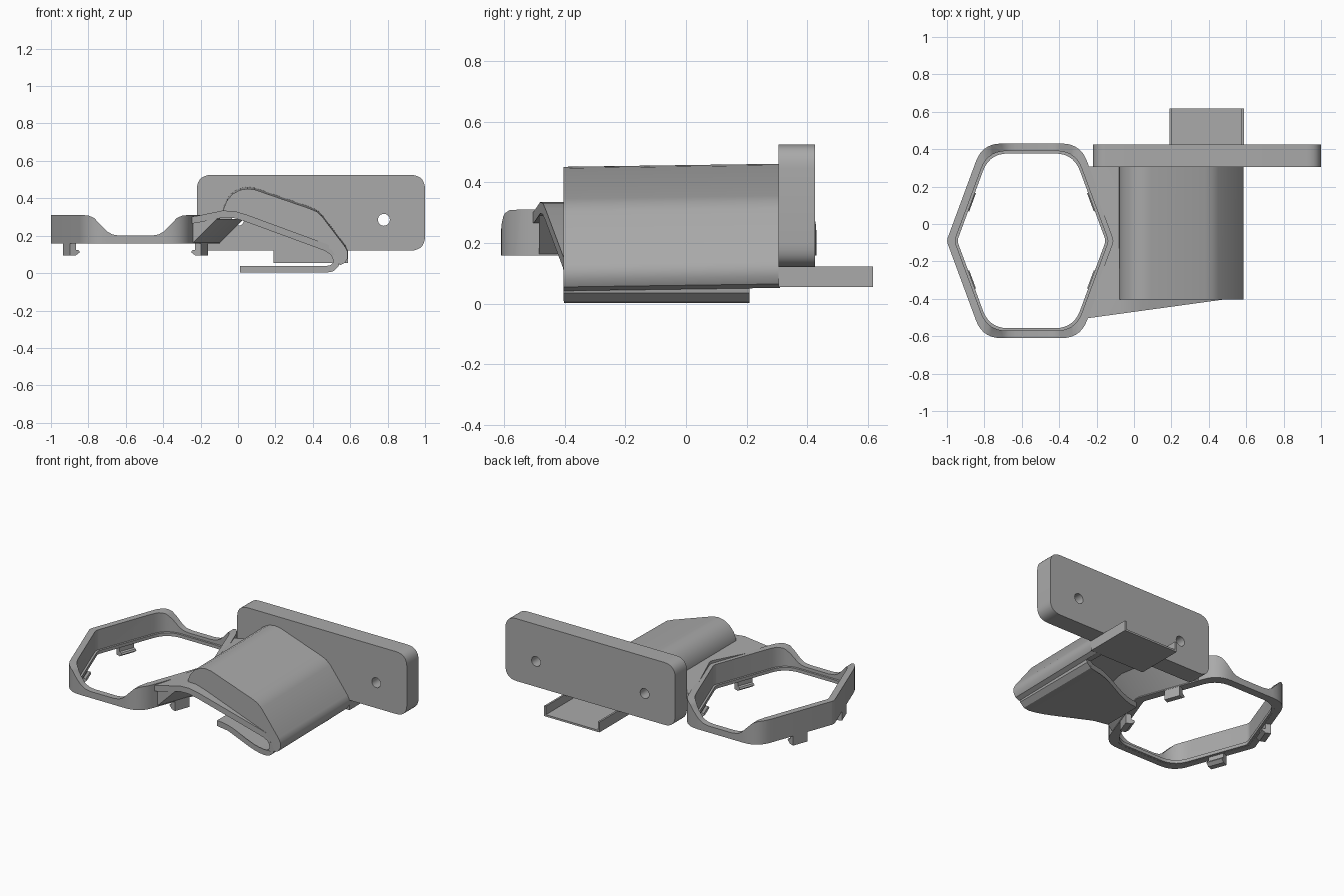
import bpy, bmesh, math
from mathutils import Vector

cube = bpy.data.objects.get("Cube")
if cube:
    bpy.data.objects.remove(cube, do_unlink=True)

grey = bpy.data.materials.new("plain grey")
grey.use_nodes = True
COLOUR = (0.4, 0.4, 0.4, 1)
grey.diffuse_color = COLOUR
grey.node_tree.nodes["Principled BSDF"].inputs["Base Color"].default_value = COLOUR


def finish(name, bm):
    bmesh.ops.recalc_face_normals(bm, faces=bm.faces)
    mesh = bpy.data.meshes.new(name)
    bm.to_mesh(mesh)
    bm.free()
    mesh.materials.append(grey)
    obj = bpy.data.objects.new(name, mesh)
    bpy.context.collection.objects.link(obj)
    return obj


def prism(name, pts, lo, hi, axis="y", shift=0):
    """Extrude a 2D outline along y or z. lo and hi may be functions of x.
    shift moves the far end: upwards for axis y, along x for axis z."""
    bm = bmesh.new()
    rings = []
    for end, s in ((lo, 0), (hi, shift)):
        ring = []
        for a, b in pts:
            d = end(a) if callable(end) else end
            ring.append(bm.verts.new((a, d, b + s) if axis == "y" else (a + s, b, d)))
        bm.faces.new(ring)
        rings.append(ring)
    n = len(pts)
    for i in range(n):
        j = (i + 1) % n
        bm.faces.new((rings[0][i], rings[0][j], rings[1][j], rings[1][i]))
    return finish(name, bm)


def rounded(pts, radii, steps=7):
    """Round the corners of a closed outline with tangent curves."""
    out = []
    for i, p in enumerate(pts):
        p, r = Vector(p), radii[i]
        a = p + (Vector(pts[i - 1]) - p).normalized() * r
        b = p + (Vector(pts[(i + 1) % len(pts)]) - p).normalized() * r
        for k in range(steps + 1):
            t = k / steps
            out.append(a * (1 - t) ** 2 + p * 2 * t * (1 - t) + b * t * t)
    return out


def ribbon(path, width):
    """Outline of a strip that follows an open path."""
    left, right = [], []
    for i, p in enumerate(path):
        a, b = path[max(i - 1, 0)], path[min(i + 1, len(path) - 1)]
        d = (Vector(b) - Vector(a)).normalized()
        n = Vector((-d.y, d.x)) * width / 2
        left.append(Vector(p) + n)
        right.append(Vector(p) - n)
    return left + right[::-1]


def cut(obj, cutter):
    mod = obj.modifiers.new("cut", "BOOLEAN")
    mod.operation = "DIFFERENCE"
    mod.solver = "EXACT"
    mod.object = cutter
    bpy.context.view_layer.objects.active = obj
    bpy.ops.object.modifier_apply(modifier=mod.name)


def drop(cutter):
    bpy.data.objects.remove(cutter, do_unlink=True)


def box(name, x, y, z):
    return prism(name, [(x[0], z[0]), (x[1], z[0]), (x[1], z[1]), (x[0], z[1])], *y)


# Hexagonal ring
CX, CY = -0.548, -0.09
HALF_W, HALF_FLAT, HALF_H = 0.454, 0.262, 0.52
SLOPE = (HALF_W - HALF_FLAT) / HALF_H


def hexagon(inset):
    w, f, h = HALF_W - inset * 1.07, HALF_FLAT - inset * 0.7, HALF_H - inset
    pts = [(w, 0), (f, h), (-f, h), (-w, 0), (-f, -h), (f, -h)]
    pts = [(CX + x, CY + y) for x, y in pts]
    return rounded(pts, [0.02, 0.1, 0.1] * 2)


def hex_ring(name, inner, lo, hi, outer=0):
    ring = prism(name, hexagon(outer), lo, hi, "z")
    hole = prism("ring_hole", hexagon(inner), lo - 0.1, hi + 0.1, "z")
    cut(ring, hole)
    drop(hole)
    return ring


ring = hex_ring("hex_ring", 0.04, 0.158, 0.31)
dip = [(-0.86, 0.5), (-0.86, 0.312), (-0.8, 0.308), (-0.77, 0.295), (-0.7, 0.223),
       (-0.67, 0.206), (-0.63, 0.2)]
dip += [(2 * CX - x, z) for x, z in reversed(dip)]
dip_cutter = prism("dip_cutter", dip, -1, 1)
cut(ring, dip_cutter)
drop(dip_cutter)
hex_ring("ring_inner_lip", 0.053, 0.159, 0.18, 0.02)

# Snap tabs under the four slanted sides, with hooks facing inwards
hook = [(-0.015, 0.2), (-0.015, 0.095), (0.02, 0.095), (0.042, 0.112), (0.036, 0.122),
        (0.02, 0.125), (0.02, 0.2)]
tilt = math.atan(SLOPE)
for sx in (-1, 1):
    for sy in (-1, 1):
        tab = prism("snap_tab", hook, -0.052, 0.052)
        tab.location = (CX + sx * (HALF_W - SLOPE * 0.22 - 0.018), CY + sy * 0.22, 0)
        tab.rotation_euler.z = sx * sy * tilt + (math.pi if sx > 0 else 0)

# Mounting plate with two screw holes
plate = prism("mounting_plate", rounded(
    [(-0.22, 0.12), (1.0, 0.12), (1.0, 0.525), (-0.22, 0.525)], [0.08] * 4), 0.305, 0.425)
for x in (0.0, 0.78):
    circle = [(x + 0.032 * math.cos(k * math.pi / 12), 0.285 + 0.032 * math.sin(k * math.pi / 12))
              for k in range(24)]
    drill = prism("screw_drill", circle, 0.2, 0.6)
    cut(plate, drill)
    drop(drill)

# Tray behind the plate, open at the top and the far end
box("tray_floor", (0.19, 0.587), (0.305, 0.617), (0.055, 0.067))
box("tray_front_wall", (0.19, 0.587), (0.305, 0.317), (0.055, 0.122))
for x in (0.19, 0.575):
    box("tray_side_wall", (x, x + 0.012), (0.305, 0.617), (0.055, 0.122))

# Arched housing over the arm
shell = [(-0.08, 0.315), (-0.078, 0.342), (-0.06, 0.386), (-0.03, 0.422), (0.01, 0.444),
         (0.05, 0.451), (0.09, 0.446), (0.38, 0.346), (0.42, 0.329), (0.45, 0.302),
         (0.573, 0.14), (0.586, 0.115), (0.586, 0.08), (0.572, 0.055), (0.545, 0.042),
         (0.53, 0.08), (0.5, 0.125), (-0.03, 0.315)]
prism("housing", shell, -0.403, 0.31, shift=0.01)


# Arm: sloping sheet whose front edge tapers towards the fold
def taper(x):
    return -0.5 + 0.11 * (x + 0.22) / 0.8


arm = prism("arm_sheet", ribbon(
    [(-0.32, 0.275), (-0.22, 0.287), (-0.08, 0.316), (-0.02, 0.313), (0.04, 0.295),
     (0.47, 0.137), (0.505, 0.115), (0.525, 0.085), (0.526, 0.055)], 0.037), taper, 0.308)

# Flared web from the foot of the ring wall up to the underside of the arm
tip = CX + HALF_W - 0.004
web = [(tip, CY), (tip - SLOPE * 0.395, CY + 0.395), (-0.42, CY + 0.395),
       (-0.42, CY - 0.395), (tip - SLOPE * 0.395, CY - 0.395)]
gusset = prism("arm_gusset", web, 0.16, 0.29, "z", shift=0.13)
ring_clear = prism("ring_clearance", hexagon(0.015), -0.2, 0.8, "z")
for part in (arm, gusset):
    cut(part, ring_clear)
drop(ring_clear)


# Folded-back clip leaf that narrows from the fold to its tip
def narrowing(x):
    t = min(max((0.5 - x) / 0.5, 0), 1)
    return 0.175 * t * t * (3 - 2 * t)


leaf_path = [(0.01 + 0.046 * k, 0.02) for k in range(11)]
leaf_path += [(0.5, 0.025), (0.522, 0.045), (0.527, 0.07), (0.518, 0.098)]
prism("clip_leaf", ribbon(leaf_path, 0.036),
      lambda x: -0.403 + narrowing(x), lambda x: 0.21 - narrowing(x))

# Smooth the curved walls and keep the edges crisp
bpy.ops.object.select_all(action="DESELECT")
for obj in bpy.context.scene.objects:
    if obj.type == "MESH" and obj.data.materials and obj.data.materials[0] == grey:
        obj.select_set(True)
        bpy.context.view_layer.objects.active = obj
bpy.ops.object.shade_smooth_by_angle(angle=math.radians(30))
